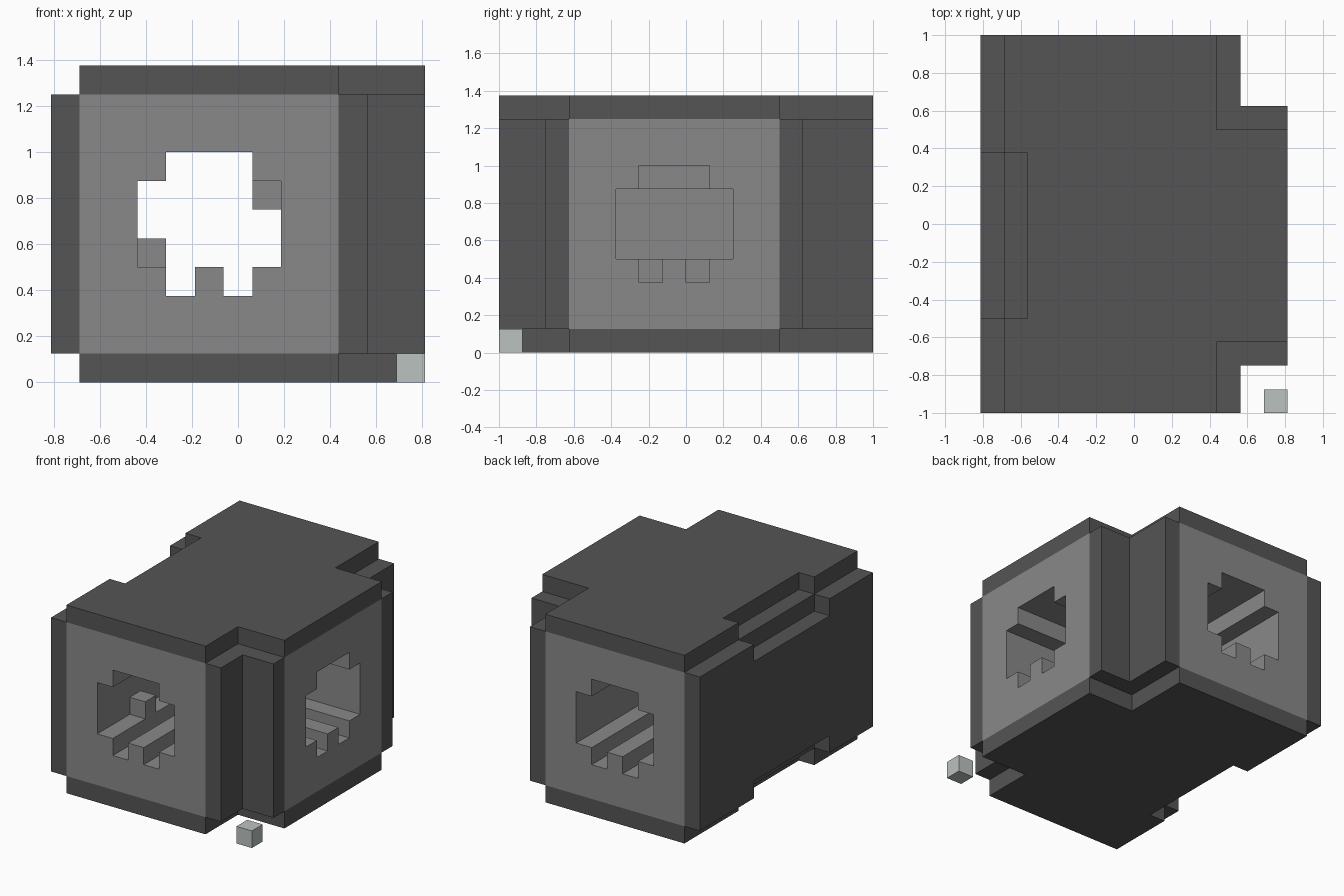
import bpy
import bmesh
from mathutils import Vector

cube = bpy.data.objects.get("Cube")
if cube:
    bpy.data.objects.remove(cube, do_unlink=True)

U = 0.125                                   # one block
ORIGIN = Vector((-6.5, -8, 0))              # centres the block grid


def material(name, rgb):
    m = bpy.data.materials.new(name)
    m.use_nodes = True
    m.diffuse_color = (*rgb, 1)
    m.node_tree.nodes["Principled BSDF"].inputs["Base Color"].default_value = (*rgb, 1)
    return m


LIGHT = material("light grey", (0.25, 0.25, 0.25))
DARK = material("dark grey", (0.09, 0.09, 0.09))
PALE = material("pale grey", (0.50, 0.54, 0.53))


def prism(name, outline, lo, hi, axis, mats):
    """Extrude an outline, in block units, along the axis from lo to hi."""
    def place(a, b, depth):
        co = [a, b]
        co.insert(axis, depth)
        return (Vector(co) + ORIGIN) * U

    bm = bmesh.new()
    base = bm.faces.new([bm.verts.new(place(a, b, lo)) for a, b in outline])
    ext = bmesh.ops.extrude_face_region(bm, geom=[base], use_keep_orig=True)
    tops = [v for v in ext["geom"] if isinstance(v, bmesh.types.BMVert)]
    shift = Vector((0, 0, 0))
    shift[axis] = (hi - lo) * U
    bmesh.ops.translate(bm, verts=tops, vec=shift)
    bmesh.ops.recalc_face_normals(bm, faces=bm.faces)
    mesh = bpy.data.meshes.new(name)
    bm.to_mesh(mesh)
    bm.free()
    ob = bpy.data.objects.new(name, mesh)
    bpy.context.collection.objects.link(ob)
    for m in mats:
        mesh.materials.append(m)
    return ob


def box(name, x, y, z, mat):
    return prism(name, [(x, y), (x + 1, y), (x + 1, y + 1), (x, y + 1)], z, z + 1, 2, [mat])


def carve(target, cutter):
    cutter.hide_render = True
    mod = target.modifiers.new("tunnel", "BOOLEAN")
    mod.operation = "DIFFERENCE"
    mod.solver = "EXACT"
    mod.object = cutter
    bpy.context.view_layer.objects.active = target
    bpy.ops.object.modifier_apply(modifier=mod.name)
    bpy.data.objects.remove(cutter, do_unlink=True)


# Light core with a branch to the right; its top, bottom and left are dark
arms = [(1, 0), (10, 0), (10, 3), (13, 3), (13, 12), (10, 12), (10, 16), (1, 16)]
core = prism("core", arms, 1, 10, 2, [LIGHT, DARK])
for p in core.data.polygons:
    if abs(p.normal.z) > 0.5 or p.normal.x < -0.5:
        p.material_index = 1

# Mask-shaped tunnels: front to back, and from the right into the middle
mask = [(0, 5), (1, 5), (1, 4), (2, 4), (2, 5), (3, 5), (3, 4), (4, 4), (4, 5), (5, 5),
        (5, 8), (4, 8), (4, 9), (1, 9), (1, 8), (0, 8)]
mask = [(u, z - 1) for u, z in mask]
carve(core, prism("front_cutter", [(u + 3, z) for u, z in mask], -1, 17, 1, [LIGHT, DARK]))
carve(core, prism("right_cutter", [(u + 5, z) for u, z in mask], 6.5, 14, 0, [LIGHT, DARK]))

# Small blocks inside the tunnel
box("left_inner_block", 3, 3, 4, LIGHT)
box("right_inner_block", 7, 3, 6, LIGHT)

# Top and bottom slabs, notched on the left edge
slab = arms + [(1, 11), (2, 11), (2, 4), (1, 4)]
prism("top_slab", slab, 10, 11, 2, [DARK])
prism("bottom_slab", slab, 0, 1, 2, [DARK])

# Left wall, notched above and below
prism("left_wall", [(0, 1), (4, 1), (4, 2), (11, 2), (11, 1), (16, 1),
                    (16, 10), (11, 10), (11, 9), (4, 9), (4, 10), (0, 10)], 0, 1, 0, [DARK])

# Stepped corner posts, mirrored front to back
post = [(10, 0), (11, 0), (11, 2), (13, 2), (13, 3), (10, 3)]
prism("front_post", post, 1, 10, 2, [DARK])
back = [(x, 16 - y if y < 1 else 15 - y) for x, y in post]
prism("back_post", back, 1, 10, 2, [DARK])

# Loose block at the front left corner
box("corner_block", 12, 0, 0, PALE)
